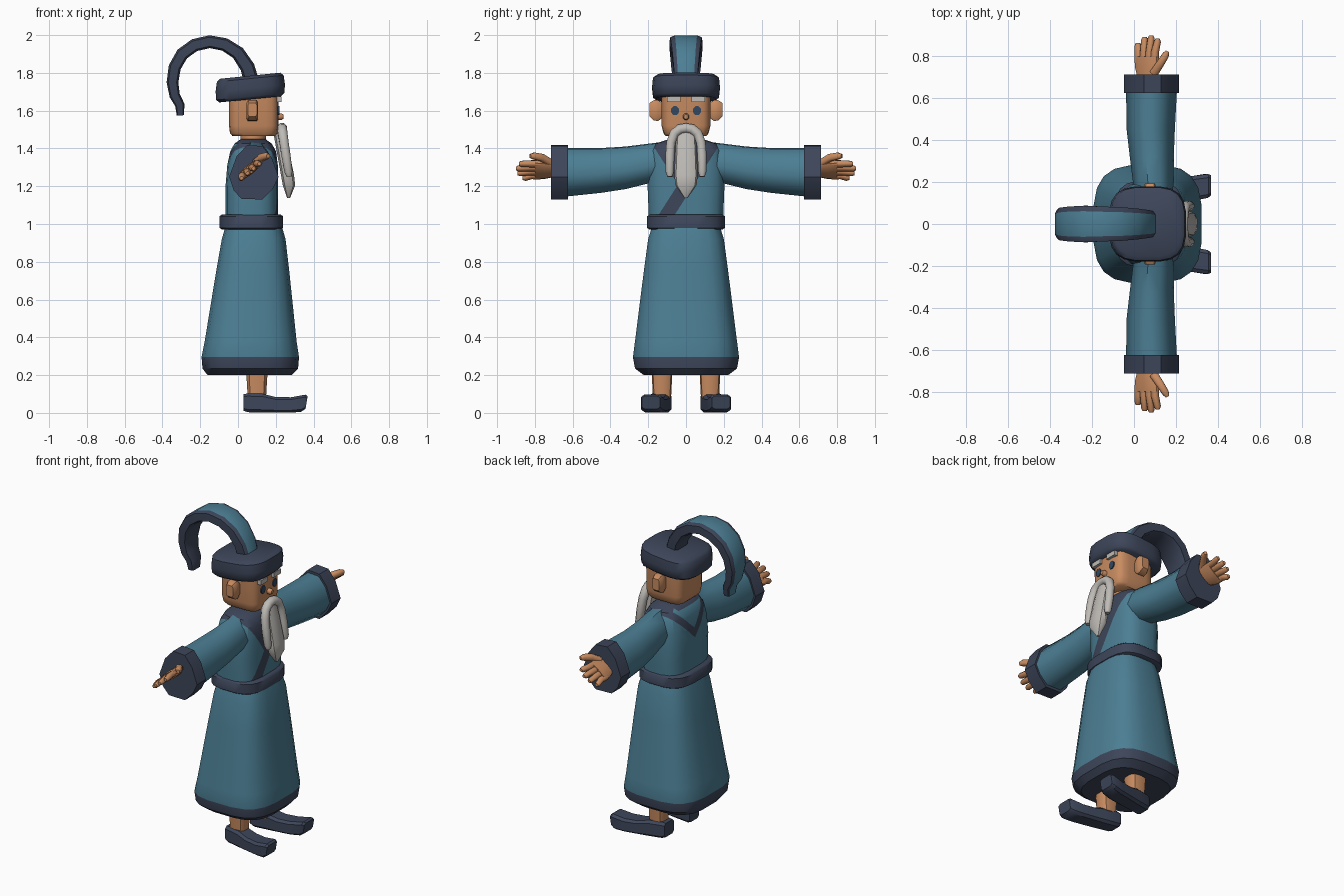
import bpy, bmesh, math
from mathutils import Vector as V

if "Cube" in bpy.data.objects:
    bpy.data.objects.remove(bpy.data.objects["Cube"])


def material(name, rgb):
    m = bpy.data.materials.new(name)
    m.diffuse_color = (*rgb, 1)
    m.use_nodes = True
    m.node_tree.nodes["Principled BSDF"].inputs["Base Color"].default_value = m.diffuse_color
    return m


TEAL = material("teal cloth", (0.072, 0.21, 0.295))
NAVY = material("navy cloth", (0.046, 0.060, 0.100))
SKIN = material("skin", (0.58, 0.26, 0.118))
GREY = material("grey hair", (0.52, 0.50, 0.47))
EYE = material("dark blue eyes", (0.035, 0.065, 0.12))


def finish(bm, name, mats, angle=35):
    bmesh.ops.recalc_face_normals(bm, faces=bm.faces)
    me = bpy.data.meshes.new(name)
    bm.to_mesh(me)
    bm.free()
    for m in mats:
        me.materials.append(m)
    ob = bpy.data.objects.new(name, me)
    bpy.context.collection.objects.link(ob)
    bpy.ops.object.select_all(action='DESELECT')
    ob.select_set(True)
    bpy.context.view_layer.objects.active = ob
    bpy.ops.object.shade_smooth_by_angle(angle=math.radians(angle))
    return ob


def skin_rings(rings, rule=None):
    """Join closed rings into a capped solid; rule(ring, side) gives the material index."""
    bm = bmesh.new()
    vs = [[bm.verts.new(p) for p in r] for r in rings]
    n = len(rings[0])
    for i in range(len(vs) - 1):
        for j in range(n):
            k = (j + 1) % n
            f = bm.faces.new((vs[i][j], vs[i][k], vs[i + 1][k], vs[i + 1][j]))
            f.material_index = rule(i, j) if rule else 0
    for i, r in ((-1, vs[0]), (len(vs), vs[-1])):
        f = bm.faces.new(r)
        f.material_index = rule(i, 0) if rule else 0
    return bm


def loft(name, rings, mats, rule=None, angle=35):
    return finish(skin_rings(rings, rule), name, mats, angle)


def oval(n, e):
    """Unit rounded square: e = 2 is a circle, larger is squarer."""
    out = []
    for k in range(n):
        a = (k + 0.5) * math.tau / n
        c, s = math.cos(a), math.sin(a)
        out.append((math.copysign(abs(c) ** (2 / e), c), math.copysign(abs(s) ** (2 / e), s)))
    return out


def level(cx, cy, rx, ry, z, n=20, e=3.2, tilt=0):
    return [(cx + rx * a, cy + ry * b, z + tilt * rx * a) for a, b in oval(n, e)]


def upright(cx, cz, rx, rz, y, n=12, e=3.2):
    return [(cx + rx * a, y, cz + rz * b) for a, b in oval(n, e)]


def tube(name, path, radii, side, mats, n=8, e=2, rule=None, angle=50):
    path = [V(p) for p in path]
    rings = []
    for i, p in enumerate(path):
        t = (path[min(i + 1, len(path) - 1)] - path[max(i - 1, 0)]).normalized()
        u = V(side)
        u = (u - t * u.dot(t)).normalized()
        v = t.cross(u)
        ra, rb = radii[i]
        rings.append([p + u * ra * a + v * rb * b for a, b in oval(n, e)])
    return loft(name, rings, mats, rule, angle)


# Robe skirt with dark hem and underside
loft("robe_skirt", [level(cx, 0, rx, ry, z, 20, 3.2) for cx, rx, ry, z in (
    (.062, .225, .225, .20), (.065, .255, .272, .235), (.065, .26, .283, .295), (.067, .245, .272, .38),
    (.078, .195, .225, .75), (.083, .17, .202, .92), (.083, .15, .18, .99))],
    [NAVY, TEAL], lambda i, j: int(i >= 2))

# Belt
loft("belt", [level(.07, 0, .17 + d, .208 + d, z) for d, z in (
    (-.012, .972), (0, .98), (0, 1.04), (-.012, 1.05))], [NAVY], angle=50)

# Torso, cut along the collar lines so the collar colour has clean edges
bm = skin_rings([level(cx, 0, rx, ry, z, 20, 3.2) for cx, rx, ry, z in (
    (.073, .14, .197, 1.0), (.073, .14, .205, 1.2), (.077, .135, .202, 1.31),
    (.08, .122, .19, 1.385), (.08, .1, .165, 1.425), (.08, .065, .09, 1.45))])


def edge(z, slope):
    return .165 - slope * (1.40 - z)


def cut(sign, slope, shift):
    bmesh.ops.bisect_plane(bm, geom=bm.verts[:] + bm.edges[:] + bm.faces[:],
                           plane_co=(0, sign * (.165 + shift), 1.40), plane_no=(0, sign, -slope))


FRONT, BACK = .64, 1.0
for args in ((1, FRONT, 0), (1, FRONT, -.085), (-1, FRONT, 0),
             (1, BACK, 0), (-1, BACK, 0), (1, BACK, -.06), (-1, BACK, -.06)):
    cut(*args)
for f in bm.faces:
    c = f.calc_center_median()
    if c.x > .08:
        o = edge(c.z, FRONT)
        f.material_index = int(abs(c.y) < o or o - .085 < c.y < o)
    else:
        o = edge(c.z, BACK)
        f.material_index = int(o - .06 < abs(c.y) < o or c.z > 1.43)
finish(bm, "torso", [TEAL, NAVY])

# Neck and head
loft("neck", [level(.08, 0, .07, .075, z, 12, 2) for z in (1.38, 1.5)], [SKIN])
loft("head", [level(.083, 0, rx, ry, z, 20, 5) for rx, ry, z in (
    (.112, .108, 1.465), (.126, .12, 1.48), (.131, .13, 1.52), (.132, .131, 1.72))], [SKIN], angle=45)

# Hat band, tilted up to the front
loft("hat_band", [level(.065, 0, rx, ry, z, 20, 3.2, .1) for rx, ry, z in (
    (.165, .16, 1.66), (.182, .176, 1.675), (.185, .181, 1.72), (.178, .176, 1.77), (.16, .155, 1.785))],
    [NAVY], angle=45)

# Curled hat tail, teal along its outer side
tail = [(.075, 1.74), (.05, 1.83), (.0, 1.905), (-.07, 1.95), (-.15, 1.965), (-.23, 1.947),
        (-.295, 1.9), (-.335, 1.83), (-.347, 1.75), (-.335, 1.68), (-.308, 1.63), (-.305, 1.575)]
wide = (.06, .068, .076, .083, .086, .09, .086, .08, .07, .06, .05, .04)
thick = (.042, .04, .038, .036, .035, .035, .035, .034, .032, .029, .026, .02)
tube("hat_tail", [(x, 0, z) for x, z in tail], list(zip(wide, thick)), (0, 1, 0),
     [NAVY, TEAL], 8, 5, lambda i, j: int(j == 5 and 0 <= i < 11), 40)

# Beard
loft("beard", [level(cx, 0, rx, ry, z, 10, 2.6) for cx, rx, ry, z in (
    (.215, .03, .05, 1.49), (.235, .034, .056, 1.4), (.262, .036, .062, 1.26),
    (.27, .034, .056, 1.205), (.268, .008, .008, 1.137))], [GREY], angle=40)

# Moustache arch
half = [(.085, 1.25), (.086, 1.275), (.085, 1.36), (.08, 1.43), (.062, 1.48), (.033, 1.502)]
arch = [(-y, z) for y, z in half] + [(0, 1.508)] + [(y, z) for y, z in reversed(half)]
rad = [.014, .023, .026, .026, .027, .028]
rad = rad + [.028] + rad[::-1]
tube("moustache", [(.232 + (1.51 - z) * .15, y, z) for y, z in arch], [(r, r) for r in rad],
     (1, 0, 0), [GREY], 8, 2)

# Nose
tube("nose", [(.2, 0, 1.568), (.232, 0, 1.568), (.24, 0, 1.568)],
     [(.018, .018), (.018, .018), (.012, .012)], (0, 1, 0), [SKIN], 8)

# Sleeve outline, (x, z) relative to its centre, in units of half size
SLEEVE = [(-.27, 1), (.35, .96), (.73, .52), (1, -.17), (.77, -.6), (.35, -1),
          (-.5, -.98), (-.82, -.66), (-1, -.17), (-.7, .58)]


def sleeve_ring(y, x0, x1, z0, z1):
    return [((x0 + x1) / 2 + (x1 - x0) / 2 * a, y, (z0 + z1) / 2 + (z1 - z0) / 2 * b) for a, b in SLEEVE]


ACROSS, FLAT = V((.77, 0, .62)), V((-.62, 0, .77))

for s, tag in ((1, "left_"), (-1, "right_")):
    # Sleeve and cuff
    loft(tag + "sleeve", [sleeve_ring(s * y, *r) for y, *r in (
        (.12, .0, .18, 1.23, 1.435), (.2, -.005, .19, 1.215, 1.425), (.32, -.02, .19, 1.185, 1.41),
        (.45, -.035, .195, 1.165, 1.402), (.64, -.038, .205, 1.145, 1.402))], [TEAL], angle=50)
    loft(tag + "cuff", [sleeve_ring(s * y, -.047, .215, 1.13, 1.418) for y in (.625, .715)], [NAVY])

    # Hand: palm, four fingers and thumb
    c = V((.062, 0, 1.288))
    loft(tag + "palm", [[c + V((0, s * y, 0)) + ACROSS * w * a + FLAT * t * b for a, b in oval(10, 3)]
                        for y, w, t in ((.69, .048, .024), (.75, .068, .026), (.80, .07, .021))],
         [SKIN], angle=50)
    for k, (t, end) in enumerate(((-.058, .865), (-.02, .893), (.018, .9), (.055, .885))):
        base = c + ACROSS * t * .9
        tip = c + ACROSS * t * 1.08 - FLAT * .008
        tube(tag + "finger_%d" % (k + 1),
             [base + V((0, s * .77, 0)), base + V((0, s * .82, 0)),
              tip + V((0, s * (end - .012), 0)), tip + V((0, s * end, 0))],
             [(.019, .018), (.019, .018), (.016, .015), (.01, .009)], ACROSS, [SKIN], 8, 2.6)
    tube(tag + "thumb", [(.095, s * .72, 1.325), (.125, s * .765, 1.352), (.15, s * .805, 1.36),
                         (.16, s * .825, 1.36)],
         [(.02, .022), (.021, .02), (.019, .018), (.011, .01)], (0, 0, 1), [SKIN], 8, 2.6)

    # Ear
    loft(tag + "ear", [upright(.076, z, rx, rz, s * y, 8, 6) for y, z, rx, rz in (
        (.12, 1.60, .026, .035), (.148, 1.60, .032, .057), (.17, 1.602, .032, .055),
        (.194, 1.605, .024, .036))], [SKIN])

    # Eye and eyebrow plates
    tube(tag + "eye", [(.212, s * .058, 1.6), (.2185, s * .058, 1.6)], [(.022, .026)] * 2,
         (0, 1, 0), [EYE], 8)
    tube(tag + "eyebrow", [(.205, s * .064, 1.66), (.23, s * .064, 1.66)], [(.051, .02)] * 2,
         (0, 1, 0), [GREY], 4, 2)

    # Leg
    loft(tag + "leg", [level(.1, s * y, rx, ry, z, 10, 3) for y, rx, ry, z in (
        (.127, .05, .048, .08), (.127, .06, .056, .24))], [SKIN])

    # Shoe: side profile stations turned slightly outwards
    loft(tag + "shoe", [[(x + dx * b, s * (.125 + (x - .03) * .18 + w * a), (lo + hi) / 2 + (hi - lo) / 2 * b)
                         for a, b in oval(8, 5)] for x, dx, w, lo, hi in (
        (.03, 0, .048, .01, .10), (.05, 0, .054, .002, .105), (.13, 0, .056, .0, .103),
        (.2, 0, .059, .0, .085), (.28, 0, .061, .0, .084), (.345, .012, .059, .004, .098),
        (.363, .006, .05, .02, .09))], [NAVY], angle=30)
